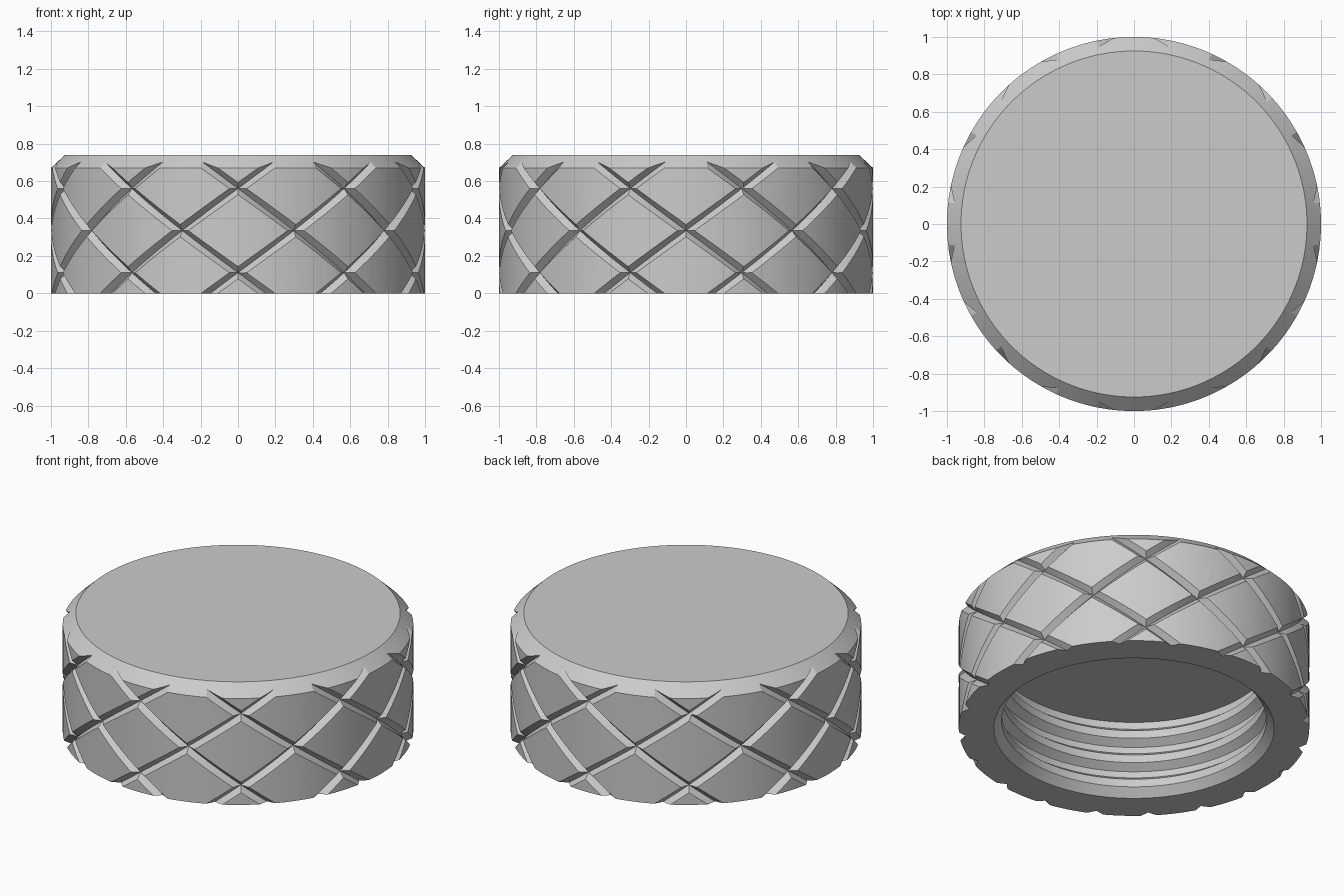
import bpy, bmesh
from math import sin, cos, pi, radians

cube = bpy.data.objects.get("Cube")
if cube:
    bpy.data.objects.remove(cube, do_unlink=True)

SIDES = 180          # segments around the cap
GROOVES = 10         # grooves in each direction
RISE = 0.225 / radians(18)   # groove climb per radian
GROOVE_FLOOR = 0.965
HALF_WIDTH = 0.033   # half height of a groove at the outer wall

grey = bpy.data.materials.new("light grey")
grey.use_nodes = True
grey.diffuse_color = (0.6, 0.6, 0.6, 1)
grey.node_tree.nodes["Principled BSDF"].inputs["Base Color"].default_value = (0.6, 0.6, 0.6, 1)


def make_object(name, bm):
    bmesh.ops.recalc_face_normals(bm, faces=bm.faces)
    mesh = bpy.data.meshes.new(name)
    bm.to_mesh(mesh)
    bm.free()
    mesh.materials.append(grey)
    obj = bpy.data.objects.new(name, mesh)
    bpy.context.collection.objects.link(obj)
    return obj


def bridge(bm, rings):
    """Join consecutive closed rings with quads."""
    for a, b in zip(rings, rings[1:]):
        n = len(a)
        for i in range(n):
            j = (i + 1) % n
            bm.faces.new((a[i], a[j], b[j], b[i]))


def lathe(name, profile):
    """Revolve a radius/height profile and close both ends with discs."""
    bm = bmesh.new()
    rings = [[bm.verts.new((r * cos(2 * pi * i / SIDES), r * sin(2 * pi * i / SIDES), z))
              for i in range(SIDES)] for r, z in profile]
    bridge(bm, rings)
    bm.faces.new(rings[0])
    bm.faces.new(rings[-1])
    return make_object(name, bm)


def groove_cutter(name, direction):
    """V-section helical bars, all winding the same way."""
    bm = bmesh.new()
    outer = 1.04
    half = HALF_WIDTH * (outer - GROOVE_FLOOR) / (1 - GROOVE_FLOOR)
    section = [(GROOVE_FLOOR, 0), (outer, half), (outer, -half)]
    for k in range(GROOVES):
        start = -pi / 2 + 2 * pi * k / GROOVES
        rings = []
        for step in range(-12, 27):
            a = radians(step * 2.5)
            angle = start + direction * a
            z = 0.11 + RISE * a
            rings.append([bm.verts.new((r * cos(angle), r * sin(angle), z + dz))
                          for r, dz in section])
        bridge(bm, rings)
        bm.faces.new(rings[0])
        bm.faces.new(rings[-1])
    cutter = make_object(name, bm)
    cutter.hide_render = True
    return cutter


# Outer shell, chamfered top, threaded bore and its ceiling
ROOT, CREST = 0.80, 0.755
bore = [(ROOT, 0.5)]
for z in (0.37, 0.21, 0.05):
    bore += [(ROOT, z + 0.085), (CREST, z + 0.05), (CREST, z)]
    bore.append((ROOT, z - 0.035 if z > 0.1 else 0.0))
outside = [(1.0, 0.0), (1.0, 0.67), (0.925, 0.74)]
cap = lathe("screw_cap", bore + outside)

# Crossed grip grooves
for name, direction in (("right_groove_cutter", 1), ("left_groove_cutter", -1)):
    cutter = groove_cutter(name, direction)
    cut = cap.modifiers.new(name, "BOOLEAN")
    cut.operation = "DIFFERENCE"
    cut.solver = "EXACT"
    cut.object = cutter
    bpy.context.view_layer.objects.active = cap
    bpy.ops.object.modifier_apply(modifier=name)
    bpy.data.objects.remove(cutter, do_unlink=True)

for obj in bpy.context.selected_objects:
    obj.select_set(False)
cap.select_set(True)
bpy.context.view_layer.objects.active = cap
bpy.ops.object.shade_smooth_by_angle(angle=radians(25))
